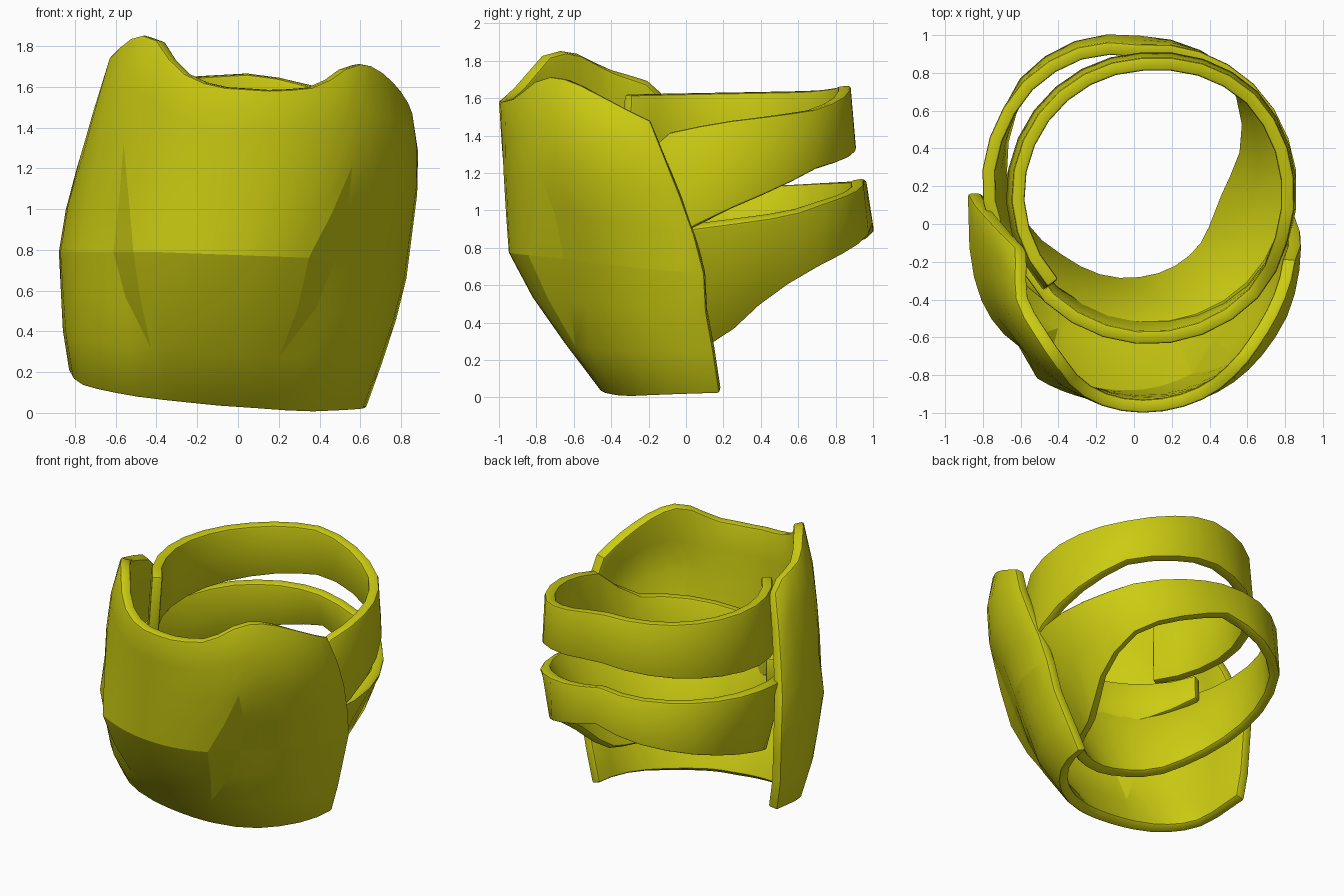
import bpy
import bmesh
from math import sin, cos, pi, radians

if "Cube" in bpy.data.objects:
    bpy.data.objects.remove(bpy.data.objects["Cube"], do_unlink=True)

mat = bpy.data.materials.new("olive yellow")
mat.use_nodes = True
colour = (0.60, 0.60, 0.006, 1)
mat.diffuse_color = colour
mat.node_tree.nodes["Principled BSDF"].inputs["Base Color"].default_value = colour


def lerp(a, b, t):
    return a + (b - a) * t


def clamp(t):
    return max(0, min(1, t))


def table(points, t):
    """Piecewise linear lookup in a list of (key, value) pairs."""
    if t <= points[0][0]:
        return points[0][1]
    for (t0, v0), (t1, v1) in zip(points, points[1:]):
        if t <= t1:
            return lerp(v0, v1, (t - t0) / (t1 - t0))
    return points[-1][1]


def spread(a, b, n):
    return [lerp(a, b, i / n) for i in range(n + 1)]


def sheet(name, rows, crease_row=None, step_columns=()):
    """Skin rows of points (bottom to top), then thicken inwards and soften the rim."""
    bm = bmesh.new()
    grid = [[bm.verts.new(p) for p in row] for row in rows]
    for r, (low, high) in enumerate(zip(grid, grid[1:])):
        for i in range(len(low) - 1):
            bm.faces.new((low[i], low[i + 1], high[i + 1], high[i]))
            if r == crease_row:
                bm.edges.get((low[i], low[i + 1])).smooth = False
        for i in step_columns:
            if 1 <= r <= 4:
                bm.edges.get((low[i], high[i])).smooth = False
    bmesh.ops.remove_doubles(bm, verts=bm.verts, dist=0.002)
    mesh = bpy.data.meshes.new(name)
    bm.to_mesh(mesh)
    bm.free()
    obj = bpy.data.objects.new(name, mesh)
    bpy.context.collection.objects.link(obj)
    mesh.materials.append(mat)
    bpy.ops.object.select_all(action="DESELECT")
    obj.select_set(True)
    bpy.context.view_layer.objects.active = obj
    solid = obj.modifiers.new("thickness", "SOLIDIFY")
    solid.thickness = 0.07
    solid.offset = -1
    soft = obj.modifiers.new("rim", "BEVEL")
    soft.width = 0.014
    soft.segments = 2
    soft.limit_method = "ANGLE"
    soft.angle_limit = radians(60)
    for mod in ("thickness", "rim"):
        bpy.ops.object.modifier_apply(modifier=mod)
    bpy.ops.object.shade_smooth_by_angle(angle=radians(30), keep_sharp_edges=True)


# Guard shell: rounded sections whose ends, front and fullness vary with height
RIGHT_X = [(0.15, -0.82), (0.4, -0.86), (0.8, -0.88), (1.2, -0.81), (1.53, -0.75), (1.85, -0.65)]
LEFT_X = [(0, 0.62), (0.1, 0.66), (0.4, 0.76), (0.6, 0.82), (1.15, 0.89), (1.4, 0.88), (1.7, 0.79)]
FRONT_Y = [(0.03, -0.45), (0.25, -0.62), (0.55, -0.83), (0.78, -0.95), (1.58, -1.0)]
RIGHT_REAR_Y = [(0.2, 0.14), (0.8, 0.16), (1.2, 0.04), (1.62, -0.12)]
LEFT_REAR_Y = [(0.1, 0.18), (0.4, 0.11), (0.65, 0.1), (0.92, 0.03), (1.5, -0.2)]
RIGHT_FULLNESS = [(0.8, 0.64), (1.7, 1.1)]
TOP_Z = [(-1, 1.62), (-0.92, 1.7), (-0.75, 1.76), (-0.62, 1.84), (-0.54, 1.855), (-0.46, 1.84),
         (-0.41, 1.79), (-0.3, 1.68), (-0.14, 1.6), (0.12, 1.58), (0.3, 1.6), (0.45, 1.69),
         (0.53, 1.715), (0.6, 1.71), (0.68, 1.68), (0.8, 1.61), (1, 1.48)]
BOTTOM_Z = [(-1, 0.2), (-0.8, 0.14), (-0.35, 0.07), (0, 0.03), (0.4, 0), (1, 0.02)]
CREASE_Z = [(-1, 0.79), (-0.3, 0.79), (0.3, 0.76), (1, 0.66)]


def shell_point(u, z, inset):
    left, right = table(LEFT_X, z), table(RIGHT_X, z)
    front = table(FRONT_Y, z)
    rear = table(RIGHT_REAR_Y if u < 0 else LEFT_REAR_Y, z)
    fullness = table(RIGHT_FULLNESS, z) if u < 0 else 1
    a = u * pi / 2
    x = (left + right) / 2 + (left - right) / 2 * sin(a)
    y = front + (rear - front) * (1 - max(cos(a), 0) ** fullness)
    # The upper right rear corner curls inwards
    curl = 0.09 * clamp((-u - 0.75) / 0.25) * clamp((z - 1.1) / 0.5)
    return (x + curl - inset * sin(a), y + inset * cos(a), z)


# Each row: part of the shell, fraction of it, and the edges of the two stepped
# notches (right outer, right inner, left inner, left outer), then notch depth
ROWS = [
    ("low", 0, -0.25, -0.25, 0.18, 0.18, 0),
    ("low", 0.35, -0.31, -0.31, 0.22, 0.22, 0),
    ("low", 0.68, -0.46, -0.36, 0.26, 0.36, 0.05),
    ("low", 1, -0.54, -0.39, 0.28, 0.43, 0.07),
    ("high", 0.25, -0.53, -0.45, 0.35, 0.45, 0.04),
    ("high", 0.5, -0.52, -0.52, 0.42, 0.42, 0),
    ("high", 0.75, -0.52, -0.52, 0.48, 0.48, 0),
    ("high", 1, -0.54, -0.54, 0.54, 0.54, 0),
]
rows = []
for part, f, ro, ri, li, lo, depth in ROWS:
    columns = [(u, depth) for u in spread(-1, ro, 6)]
    columns += [(u, 0) for u in spread(ri, li, 12)]
    columns += [(u, depth) for u in spread(lo, 1, 6)]
    row = []
    for u, inset in columns:
        if part == "low":
            z = lerp(table(BOTTOM_Z, u), table(CREASE_Z, u), f)
        else:
            z = lerp(table(CREASE_Z, u), table(TOP_Z, u), f)
        fade = clamp((1 - abs(u)) / 0.46) ** 2
        row.append(shell_point(u, z, inset * fade))
    rows.append(row)
sheet("guard_shell", rows, 3, (6, 7, 19, 20))


def strap(name, cx, cy, stations):
    """Band round a centre. Each station: angle from the back towards the left,
    lower radius and height, upper radius and height."""
    angles, *columns = zip(*stations)
    low_r, low_z, top_r, top_z = [list(zip(angles, c)) for c in columns]

    def edge(radius, height):
        return [(cx + table(radius, a) * sin(radians(a)),
                 cy + table(radius, a) * cos(radians(a)),
                 table(height, a)) for a in spread(angles[-1], angles[0], 30)]

    low, high = edge(low_r, low_z), edge(top_r, top_z)
    middle = [[lerp(p, q, 0.5) for p, q in zip(a, b)] for a, b in zip(low, high)]
    sheet(name, [low, middle, high])


# Upper strap: open, with a raised free end on the right
strap("upper_strap", 0.1, 0.17, [
    (-132, 0.78, 1.16, 0.75, 1.62),
    (-90, 0.78, 1.2, 0.75, 1.63),
    (-45, 0.76, 1.26, 0.73, 1.64),
    (0, 0.74, 1.33, 0.71, 1.67),
    (45, 0.77, 1.23, 0.75, 1.54),
    (90, 0.76, 0.98, 0.75, 1.47),
    (112, 0.77, 0.83, 0.76, 1.41),
    (130, 0.77, 0.66, 0.79, 1.18),
    (180, 0.72, 0.66, 0.81, 1.15),
    (225, 0.78, 0.87, 0.82, 1.15),
    (250, 0.8, 0.98, 0.8, 1.15),
])

# Lower strap: closed, tapering in towards the bottom at the front
strap("lower_strap", 0.03, 0.2, [
    (-180, 0.54, 0.3, 0.78, 0.85),
    (-135, 0.6, 0.38, 0.8, 1.0),
    (-90, 0.76, 0.62, 0.84, 1.11),
    (-45, 0.86, 0.79, 0.83, 1.15),
    (-20, 0.84, 0.86, 0.8, 1.16),
    (0, 0.8, 0.92, 0.75, 1.17),
    (45, 0.78, 0.72, 0.81, 1.05),
    (65, 0.66, 0.56, 0.83, 0.97),
    (90, 0.5, 0.3, 0.84, 0.92),
    (112, 0.47, 0.27, 0.83, 0.88),
    (135, 0.5, 0.27, 0.82, 0.85),
    (180, 0.54, 0.3, 0.78, 0.85),
])
